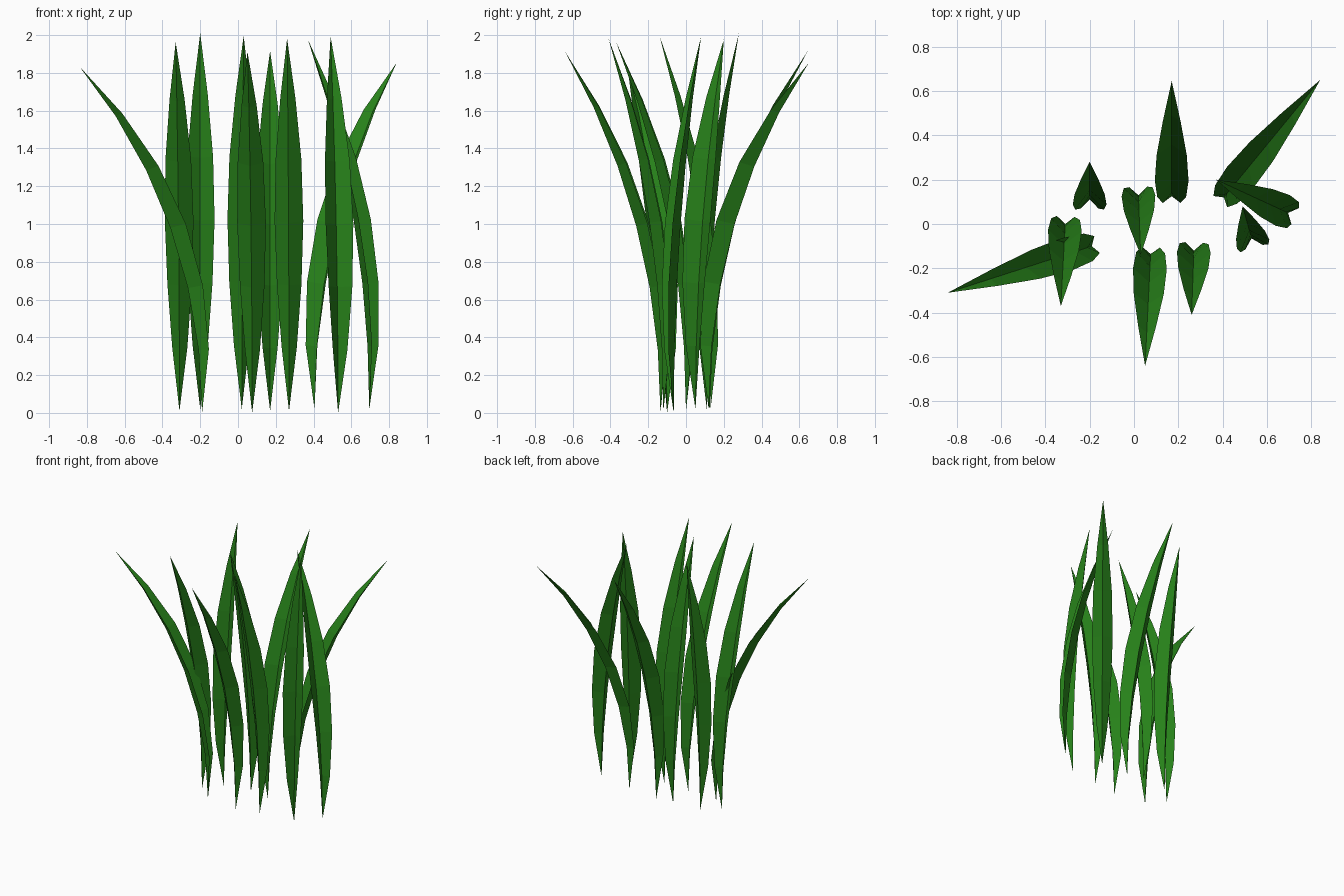
import bpy, math

if "Cube" in bpy.data.objects:
    bpy.data.objects.remove(bpy.data.objects["Cube"])

green = bpy.data.materials.new("grass_green")
green.diffuse_color = (0.02, 0.22, 0.01, 1)
green.use_nodes = True
green.node_tree.nodes["Principled BSDF"].inputs["Base Color"].default_value = green.diffuse_color

LENGTH = 2.0
# Half width and fold depth at each of the seven rows, root to tip
HALF = [0, 0.04, 0.065, 0.076, 0.068, 0.04, 0]
FOLD = [0, 0.045, 0.064, 0.065, 0.052, 0.028, 0]


def blade(name, root, tip):
    """Folded leaf, bent along a circular arc from root (x, y, z) towards tip (x, y)."""
    dx, dy = tip[0] - root[0], tip[1] - root[1]
    lean = math.hypot(dx, dy)
    ux, uy = dx / lean, dy / lean
    # Arc angle that gives the wanted sideways reach
    angle = lean
    for _ in range(20):
        angle = lean * angle ** 2 / (LENGTH * (1 - math.cos(angle)))
    radius = LENGTH / angle

    def place(out, side, z):
        return (root[0] + ux * out - uy * side, root[1] + uy * out + ux * side, root[2] + z)

    verts, rows = [], []
    last = len(HALF) - 1
    for i, (w, d) in enumerate(zip(HALF, FOLD)):
        a = angle * i / last
        out, z = radius * (1 - math.cos(a)), radius * math.sin(a)
        start = len(verts)
        if w == 0:
            verts.append(place(out, 0, z))
            rows.append((start, start, start))
        else:
            # Side edges sit on the inner side of the bend, crease on the outer side
            eo, ez = out - d * math.cos(a), z + d * math.sin(a)
            verts += [place(eo, w, ez), place(out, 0, z), place(eo, -w, ez)]
            rows.append((start, start + 1, start + 2))
    faces = []
    for lo, hi in zip(rows, rows[1:]):
        for k in (0, 1):
            ring = [lo[k], lo[k + 1], hi[k + 1], hi[k]]
            faces.append(list(dict.fromkeys(ring)))
    mesh = bpy.data.meshes.new(name)
    mesh.from_pydata(verts, [], faces)
    mesh.materials.append(green)
    bpy.context.collection.objects.link(bpy.data.objects.new(name, mesh))


# Root position and tip position of every blade
BLADES = [
    ((-0.31, 0.00, 0.01), (-0.33, -0.37)),
    ((-0.20, 0.11, 0.02), (-0.20, 0.28)),
    ((0.02, 0.13, 0.02), (0.03, -0.14)),
    ((0.075, -0.135, 0.00), (0.05, -0.64)),
    ((0.17, 0.125, 0.01), (0.17, 0.645)),
    ((0.27, -0.12, 0.01), (0.26, -0.41)),
    ((0.53, -0.065, 0.00), (0.49, 0.08)),
    ((0.695, 0.05, 0.02), (0.37, 0.20)),
    ((0.405, 0.12, 0.02), (0.84, 0.65)),
    ((-0.19, -0.10, 0.00), (-0.84, -0.31)),
]
for n, (root, tip) in enumerate(BLADES, 1):
    blade(f"grass_blade_{n}", root, tip)
